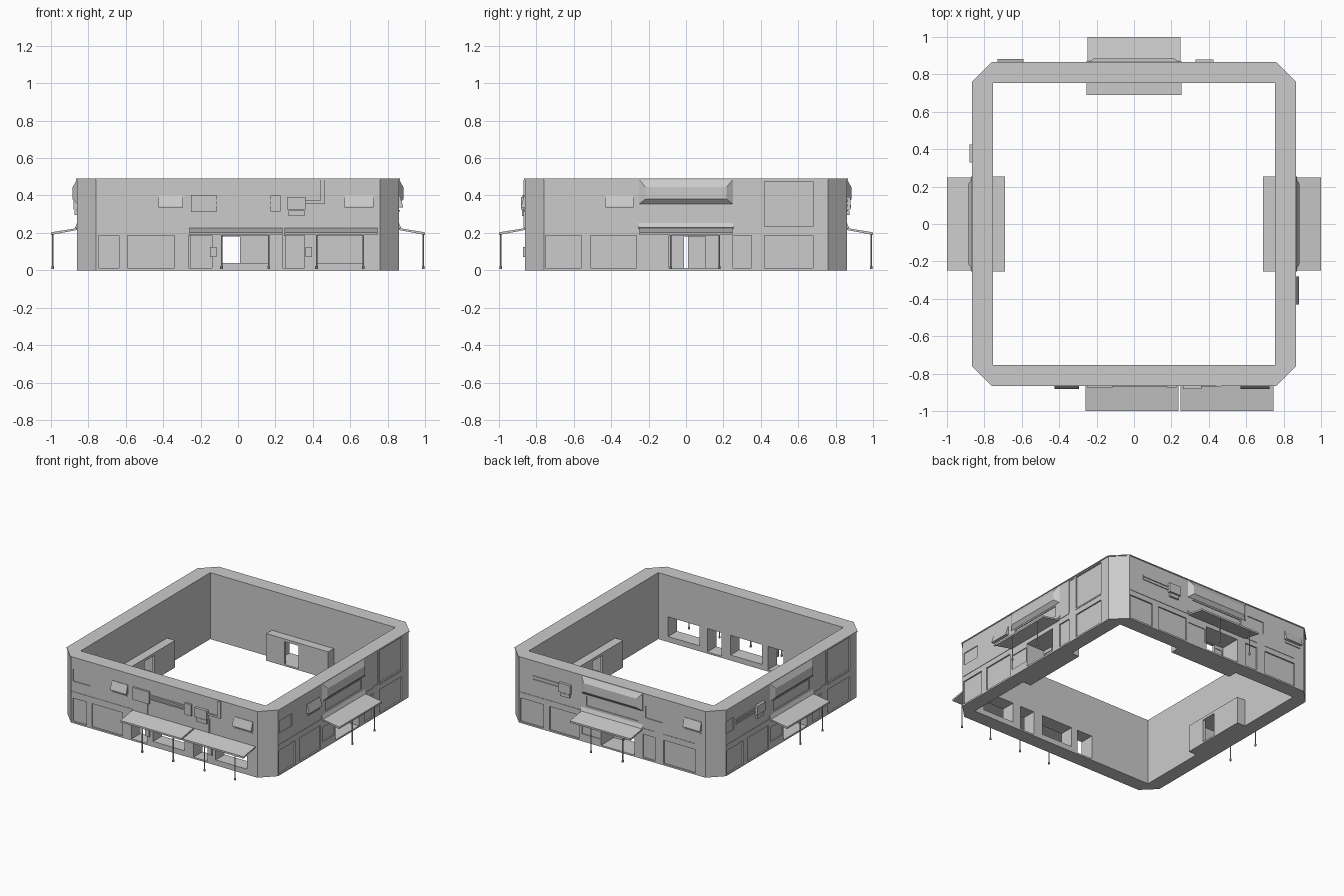
import bpy, bmesh
from math import radians, pi
from mathutils import Matrix, Vector

W = 0.86                      # wall plane distance from the centre
FRONT, RIGHT, BACK, LEFT = range(4)


def place(side, u, d, z):
    """u = along wall (seen from outside), d = outward from wall plane."""
    return Matrix.Rotation(radians(90 * side), 3, 'Z') @ Vector((u, -W - d, z))


def add_hull(bm, pts):
    vs = [bm.verts.new(p) for p in pts]
    bmesh.ops.convex_hull(bm, input=vs)


def finish(name, bm):
    bmesh.ops.dissolve_limit(bm, angle_limit=0.01, verts=bm.verts, edges=bm.edges)
    bmesh.ops.recalc_face_normals(bm, faces=bm.faces)
    me = bpy.data.meshes.new(name)
    bm.to_mesh(me)
    bm.free()
    ob = bpy.data.objects.new(name, me)
    bpy.context.collection.objects.link(ob)
    return ob


def box_pts(side, u0, u1, d0, d1, z0, z1):
    return [place(side, u, d, z) for u in (u0, u1) for d in (d0, d1) for z in (z0, z1)]


def boxes(name, specs):
    bm = bmesh.new()
    for s in specs:
        add_hull(bm, box_pts(*s))
    return finish(name, bm)


def prism(name, side, u0, u1, profile):
    bm = bmesh.new()
    add_hull(bm, [place(side, u, d, z) for u in (u0, u1) for d, z in profile])
    return finish(name, bm)


def octagon(name, r, c, z0, z1):
    bm = bmesh.new()
    add_hull(bm, [(sx * a, sy * b, z) for a, b in ((r, c), (c, r))
                  for sx in (-1, 1) for sy in (-1, 1) for z in (z0, z1)])
    return finish(name, bm)


def cut(ob, *cutters):
    for c in cutters:
        m = ob.modifiers.new("cut", 'BOOLEAN')
        m.operation, m.solver, m.object = 'DIFFERENCE', 'EXACT', c
        c.hide_render = True
        c.display_type = 'WIRE'


# Cutters: courtyard, openings with shallow panels, inner doors
core = boxes("courtyard_cutter", [(FRONT, -0.755, 0.755, -W - 0.755, -W + 0.755, -0.1, 0.6)])

openings, inner = [], []
for u0, u1, z0 in ((-0.265, -0.14, 0.012), (-0.09, 0.165, 0.04),
                   (0.24, 0.355, 0.012), (0.42, 0.675, 0.04)):
    openings.append((FRONT, u0, u1, -0.14, 0.02, z0, 0.185))
for u0, u1 in ((-0.745, -0.635), (-0.59, -0.34)):
    openings.append((FRONT, u0, u1, -0.01, 0.02, 0.012, 0.185))
openings.append((FRONT, -0.745, -0.6, -0.006, 0.02, 0.31, 0.40))

for s in (RIGHT, BACK, LEFT):
    openings.append((s, -0.09, 0.18, -0.15, 0.02, 0.012, 0.185))       # porch
    openings.append((s, -0.245, -0.1, -0.006, 0.02, 0.055, 0.16))      # shop window
    openings.append((s, -0.21, 0.21, -0.006, 0.02, 0.27, 0.345))       # strip window
    for u0, u1 in ((-0.75, -0.56), (-0.51, -0.265), (0.25, 0.35), (0.42, 0.68)):
        openings.append((s, u0, u1, -0.01, 0.02, 0.012, 0.185))
    inner.append((s, -0.01, 0.105, -0.2, -0.13, 0.012, 0.18))          # inner door
    for u0, u1 in ((-0.08, -0.02), (0.115, 0.17)):
        inner.append((s, u0, u1, -0.155, -0.13, 0.055, 0.16))
for s in (RIGHT, LEFT):
    openings.append((s, 0.42, 0.68, -0.01, 0.02, 0.235, 0.475))
    openings.append((s, 0.35, 0.405, -0.005, 0.02, 0.235, 0.475))
openings += [(RIGHT, -0.745, -0.6, -0.006, 0.02, 0.31, 0.40),
             (BACK, 0.27, 0.41, -0.006, 0.02, 0.31, 0.40),
             (LEFT, -0.76, -0.67, -0.006, 0.02, 0.31, 0.40)]
open_cut = boxes("opening_cutter", openings)
door_cut = boxes("inner_door_cutter", inner)

# Walls and cornice
cut(octagon("wall_ring", W, 0.76, 0.0, 0.483), core, open_cut)
cut(octagon("cornice", 0.865, 0.762, 0.483, 0.49), core)

# Belt trim between the storeys
trim = [(FRONT, -0.755, -0.26, -0.002, 0.003, 0.226, 0.234)]
for s in (RIGHT, BACK, LEFT):
    trim += [(s, -0.75, -0.26, -0.002, 0.003, 0.222, 0.23),
             (s, 0.255, 0.35, -0.002, 0.003, 0.222, 0.23),
             (s, 0.42, 0.68, -0.002, 0.003, 0.222, 0.23)]
boxes("belt_trim", trim)


# Awning with posts
def awning(side, uc, posts):
    prism("awning", side, uc - 0.248, uc + 0.248,
          [(-0.002, 0.226), (0.14, 0.203), (0.14, 0.19), (0.134, 0.19), (-0.002, 0.216)])
    for u in posts:
        for name, r, z0, z1 in (("awning_post", 0.004, 0.01, 0.197),
                                ("post_foot", 0.007, 0.008, 0.022)):
            bm = bmesh.new()
            bmesh.ops.create_cone(bm, cap_ends=True, segments=8, radius1=r, radius2=r,
                                  depth=z1 - z0)
            bmesh.ops.translate(bm, verts=bm.verts,
                                vec=place(side, u, 0.13, (z0 + z1) / 2))
            finish(name, bm)


awning(FRONT, -0.01, (-0.088, 0.165))
awning(FRONT, 0.497, (0.42, 0.67))

# Shop entrances on the three other sides
for s in (RIGHT, BACK, LEFT):
    awning(s, 0.0, (-0.082, 0.177))
    cut(boxes("entrance_vestibule", [(s, -0.253, 0.253, -0.17, -0.105, 0.0, 0.2)]),
        open_cut, door_cut)
    prism("ledge", s, -0.253, 0.253, [(-0.002, 0.258), (0.012, 0.228), (-0.002, 0.222)])
    bm = bmesh.new()
    add_hull(bm, box_pts(s, -0.25, 0.25, -0.002, 0.001, 0.355, 0.485)
             + box_pts(s, -0.217, 0.217, 0.01, 0.024, 0.38, 0.445))
    finish("sign_bay", bm)

# Window hoods with sills
for s, u0, u1 in ((FRONT, -0.425, -0.295), (FRONT, 0.57, 0.725),
                  (RIGHT, -0.43, -0.28), (BACK, 0.59, 0.73)):
    prism("window_hood", s, u0, u1, [(-0.002, 0.402), (0.004, 0.402), (0.022, 0.345),
                                     (0.022, 0.337), (-0.002, 0.337)])
    boxes("window_sill", [(s, u0 + 0.005, u1 - 0.005, -0.002, 0.006, 0.315, 0.322)])

# Front wall machinery: cabinets, ducts and lamps
boxes("cabinets", [(FRONT, -0.25, -0.115, -0.002, 0.014, 0.312, 0.402),
                   (FRONT, 0.175, 0.228, -0.002, 0.014, 0.315, 0.4),
                   (FRONT, 0.262, 0.362, -0.002, 0.022, 0.325, 0.392),
                   (FRONT, 0.27, 0.355, -0.002, 0.016, 0.29, 0.32)])
boxes("ducts", [(FRONT, -0.115, 0.175, -0.002, 0.008, 0.367, 0.378),
                (FRONT, -0.115, 0.175, -0.002, 0.008, 0.344, 0.353),
                (FRONT, 0.362, 0.44, -0.002, 0.01, 0.358, 0.372),
                (FRONT, 0.44, 0.465, -0.002, 0.01, 0.358, 0.483),
                (FRONT, 0.362, 0.374, -0.002, 0.008, 0.228, 0.33),
                (FRONT, -0.139, -0.133, -0.002, 0.005, 0.228, 0.312)])
boxes("wall_lamps", [(FRONT, u, u + 0.036, -0.002, 0.012, 0.07, 0.125)
                     for u in (-0.15, 0.36)])

# Cabinet and pipes on the back and left walls
for s in (BACK, LEFT):
    boxes("side_cabinet", [(s, -0.425, -0.33, -0.002, 0.02, 0.325, 0.392),
                           (s, -0.415, -0.34, -0.002, 0.014, 0.295, 0.32)])
    boxes("side_pipes", [(s, -0.645, -0.425, -0.002, 0.006, 0.365, 0.378),
                         (s, -0.645, -0.425, -0.002, 0.006, 0.342, 0.353)])
